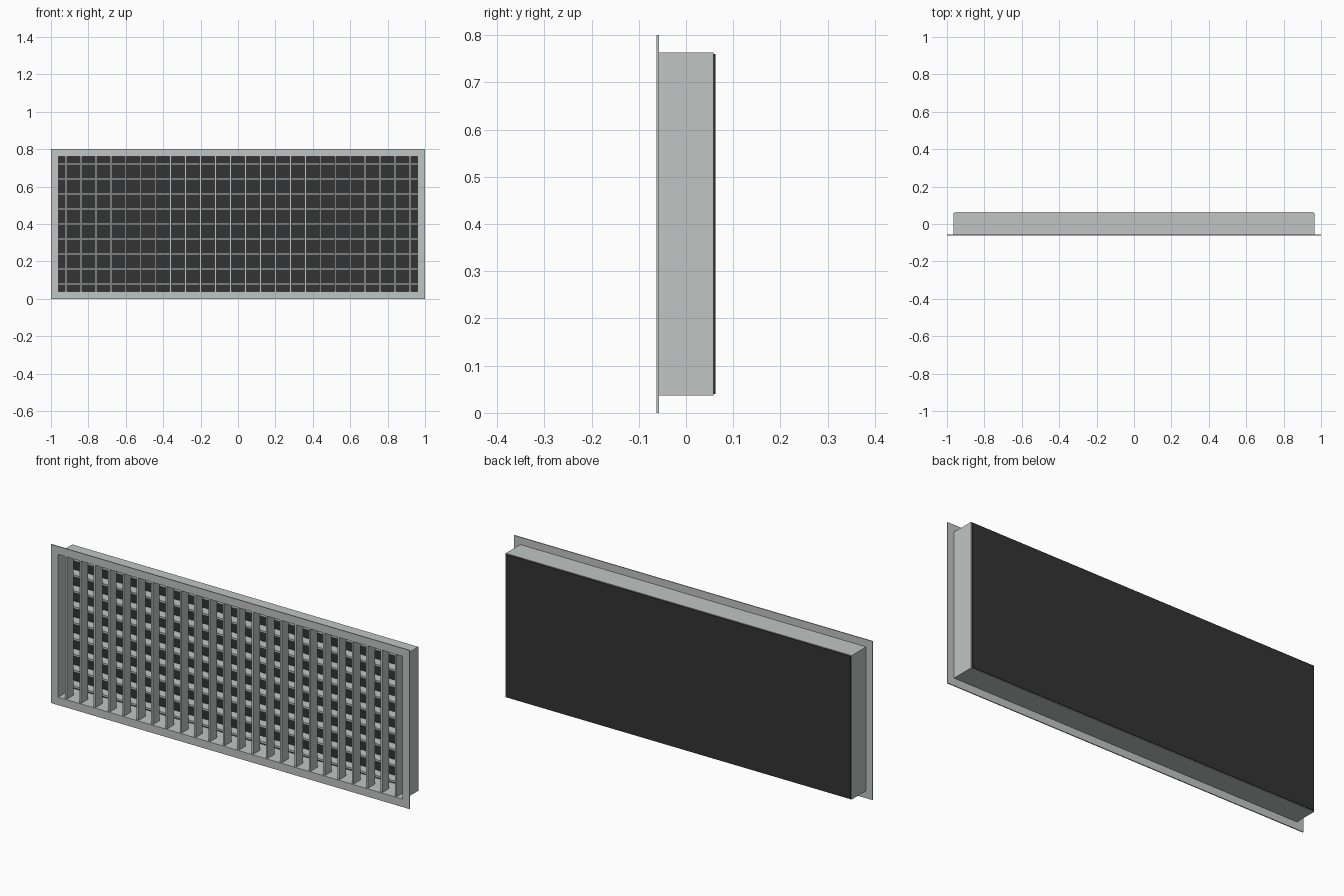
import bpy, bmesh

if "Cube" in bpy.data.objects:
    bpy.data.objects.remove(bpy.data.objects["Cube"])


def material(name, rgb):
    m = bpy.data.materials.new(name)
    m.diffuse_color = (*rgb, 1)
    m.use_nodes = True
    m.node_tree.nodes["Principled BSDF"].inputs["Base Color"].default_value = m.diffuse_color
    return m


GREY = material("light_grey_metal", (0.53, 0.56, 0.55))
DARK = material("dark_backing", (0.033, 0.033, 0.033))


def finish(name, bm, mat):
    bmesh.ops.recalc_face_normals(bm, faces=bm.faces)
    me = bpy.data.meshes.new(name)
    bm.to_mesh(me)
    bm.free()
    me.materials.append(mat)
    ob = bpy.data.objects.new(name, me)
    bpy.context.collection.objects.link(ob)
    return ob


def box(name, lo, hi, mat):
    bm = bmesh.new()
    bmesh.ops.create_cube(bm, size=1)
    for v in bm.verts:
        v.co = [lo[i] if v.co[i] < 0 else hi[i] for i in range(3)]
    return finish(name, bm, mat)


def ring(name, outer, inner, y0, y1, mat):
    """Rectangular tube along y; outer and inner are (half width, half height)."""
    bm = bmesh.new()
    loops = []
    for (w, h), y in ((outer, y0), (outer, y1), (inner, y1), (inner, y0)):
        loops.append([bm.verts.new((sx * w, y, 0.4 + sz * h))
                      for sx, sz in ((-1, -1), (1, -1), (1, 1), (-1, 1))])
    for i in range(4):
        a, b = loops[i], loops[(i + 1) % 4]
        for j in range(4):
            k = (j + 1) % 4
            bm.faces.new((a[j], a[k], b[k], b[j]))
    return finish(name, bm, mat)


# Front flange and the duct collar behind it
ring("front_flange", (1.0, 0.4), (0.96, 0.36), -0.062, -0.057, GREY)
ring("duct_collar", (0.965, 0.363), (0.96, 0.36), -0.057, 0.058, GREY)

# Dark backing panel
box("backing_panel", (-0.96, 0.056, 0.04), (0.96, 0.062, 0.76), DARK)

# Vertical blades in front
T = 0.005
for i in range(24):
    x = -0.92 + 0.08 * i
    box(f"vertical_blade_{i + 1}", (x - T, -0.057, 0.04), (x + T, -0.003, 0.76), GREY)

# Horizontal blades behind
for i in range(9):
    z = 0.08 + 0.08 * i
    box(f"horizontal_blade_{i + 1}", (-0.96, 0.0, z - T), (0.96, 0.05, z + T), GREY)
